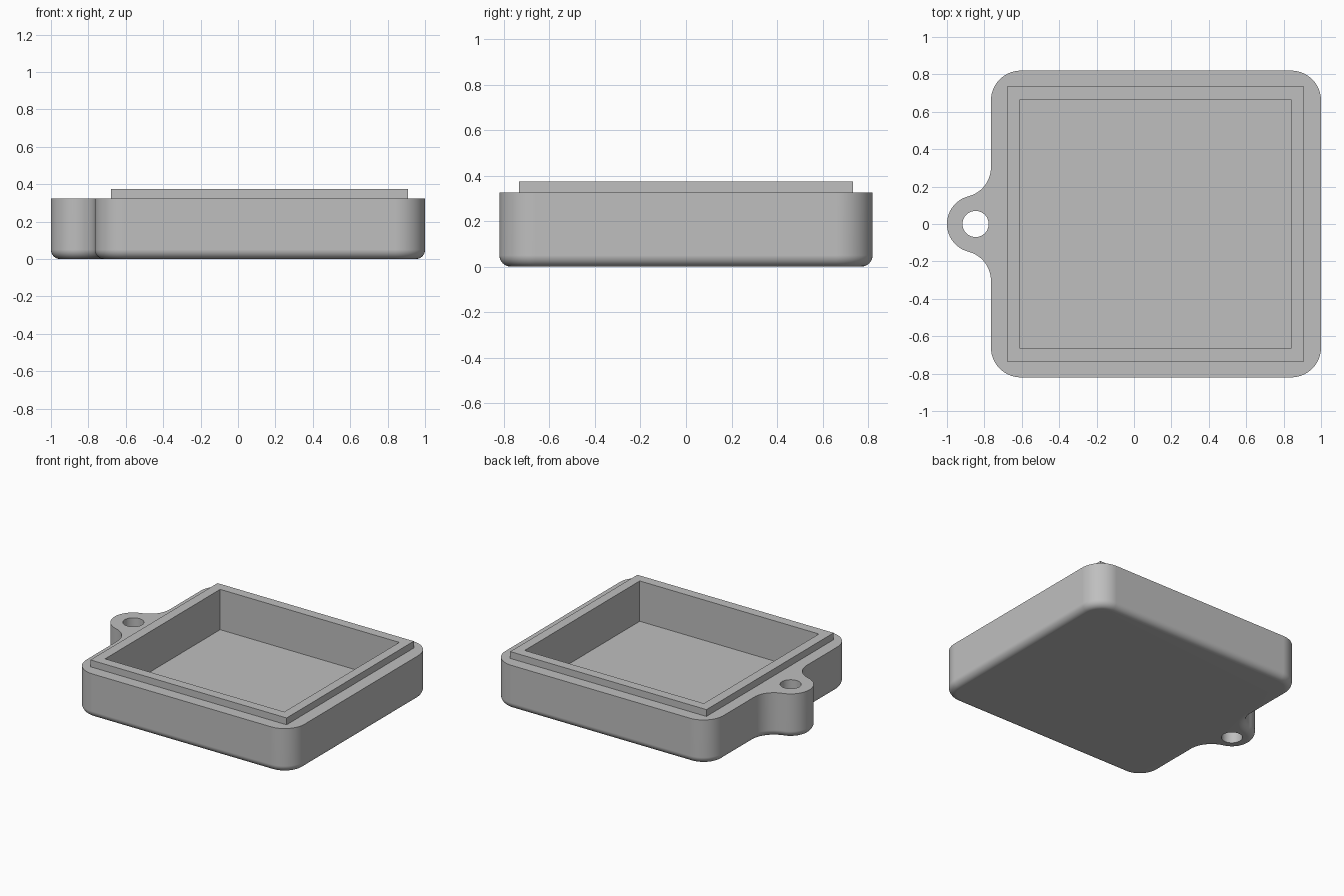
import bpy
import bmesh
from math import pi, cos, sin, atan2, sqrt

cube = bpy.data.objects.get("Cube")
if cube:
    bpy.data.objects.remove(cube, do_unlink=True)

# Main dimensions
LEFT, RIGHT, HALF_Y = -0.765, 1.0, 0.82
CORNER_R, EDGE_R = 0.16, 0.05
RIM_Z, LIP_Z, FLOOR_Z = 0.325, 0.375, 0.08
LUG_X, LUG_R, HOLE_R, BLEND_R = -0.847, 0.153, 0.07, 0.16


def arc(cx, cy, r, start, end, steps):
    return [(cx + r * cos(start + (end - start) * i / steps),
             cy + r * sin(start + (end - start) * i / steps))
            for i in range(steps + 1)]


def outline(inset):
    """Rounded square with a blended lug on its -x side, shrunk by inset."""
    r = CORNER_R - inset
    x0, x1, y1 = LEFT + CORNER_R, RIGHT - CORNER_R, HALF_Y - CORNER_R
    blend_x = LEFT - BLEND_R
    blend_y = sqrt((LUG_R + BLEND_R) ** 2 - (blend_x - LUG_X) ** 2)
    angle = atan2(blend_y, blend_x - LUG_X)
    pts = arc(x1, -y1, r, -pi / 2, 0, 14)
    pts += arc(x1, y1, r, 0, pi / 2, 14)
    pts += arc(x0, y1, r, pi / 2, pi, 14)
    pts += arc(blend_x, blend_y, BLEND_R + inset, 0, angle - pi, 14)
    pts += arc(LUG_X, 0, LUG_R - inset, angle, 2 * pi - angle, 28)[1:-1]
    pts += arc(blend_x, -blend_y, BLEND_R + inset, pi - angle, 0, 14)
    pts += arc(x0, -y1, r, pi, 1.5 * pi, 14)
    return pts


def rectangle(x0, x1, y):
    return [(x0, -y), (x1, -y), (x1, y), (x0, y)]


bm = bmesh.new()


def ring(points, z):
    """Closed loop of vertices and edges at one height."""
    verts = [bm.verts.new((x, y, z)) for x, y in points]
    edges = [bm.edges.new((v, verts[i - 1])) for i, v in enumerate(verts)]
    return verts, edges


def loft(a, b):
    for i in range(len(a[0])):
        bm.faces.new((a[0][i - 1], a[0][i], b[0][i], b[0][i - 1]))


def fill(*rings):
    bmesh.ops.triangle_fill(bm, use_beauty=True, use_dissolve=False,
                            edges=[e for r in rings for e in r[1]])


# Outer wall with a rounded bottom edge
STEPS = 8
shell = []
for k in range(STEPS + 1):
    t = k / STEPS * pi / 2
    shell.append(ring(outline(EDGE_R * (1 - sin(t))), EDGE_R * (1 - cos(t))))
shell.append(ring(outline(0), RIM_Z))
for a, b in zip(shell, shell[1:]):
    loft(a, b)

# Hole through the lug
circle = arc(LUG_X, 0, HOLE_R, 0, 2 * pi, 40)[:-1]
hole_low, hole_high = ring(circle, 0), ring(circle, RIM_Z)
loft(hole_low, hole_high)

# Raised lip and square cavity
lip = rectangle(-0.68, 0.908, 0.735)
well = rectangle(-0.61, 0.84, 0.665)
steps = [ring(lip, RIM_Z), ring(lip, LIP_Z), ring(well, LIP_Z), ring(well, FLOOR_Z)]
for a, b in zip(steps, steps[1:]):
    loft(a, b)
bm.faces.new(steps[-1][0])

# Underside and rim
fill(shell[0], hole_low)
fill(shell[-1], hole_high, steps[0])
bmesh.ops.recalc_face_normals(bm, faces=bm.faces[:])

mesh = bpy.data.meshes.new("case_half")
bm.to_mesh(mesh)
bm.free()
case = bpy.data.objects.new("case_half", mesh)
bpy.context.collection.objects.link(case)

# Plain grey plastic
grey = bpy.data.materials.new("grey_plastic")
grey.use_nodes = True
colour = (0.52, 0.52, 0.52, 1)
grey.diffuse_color = colour
grey.node_tree.nodes["Principled BSDF"].inputs["Base Color"].default_value = colour
mesh.materials.append(grey)

bpy.ops.object.select_all(action="DESELECT")
case.select_set(True)
bpy.context.view_layer.objects.active = case
bpy.ops.object.shade_smooth_by_angle(angle=pi / 6)
weighted = case.modifiers.new("flat_face_normals", "WEIGHTED_NORMAL")
weighted.keep_sharp = True
